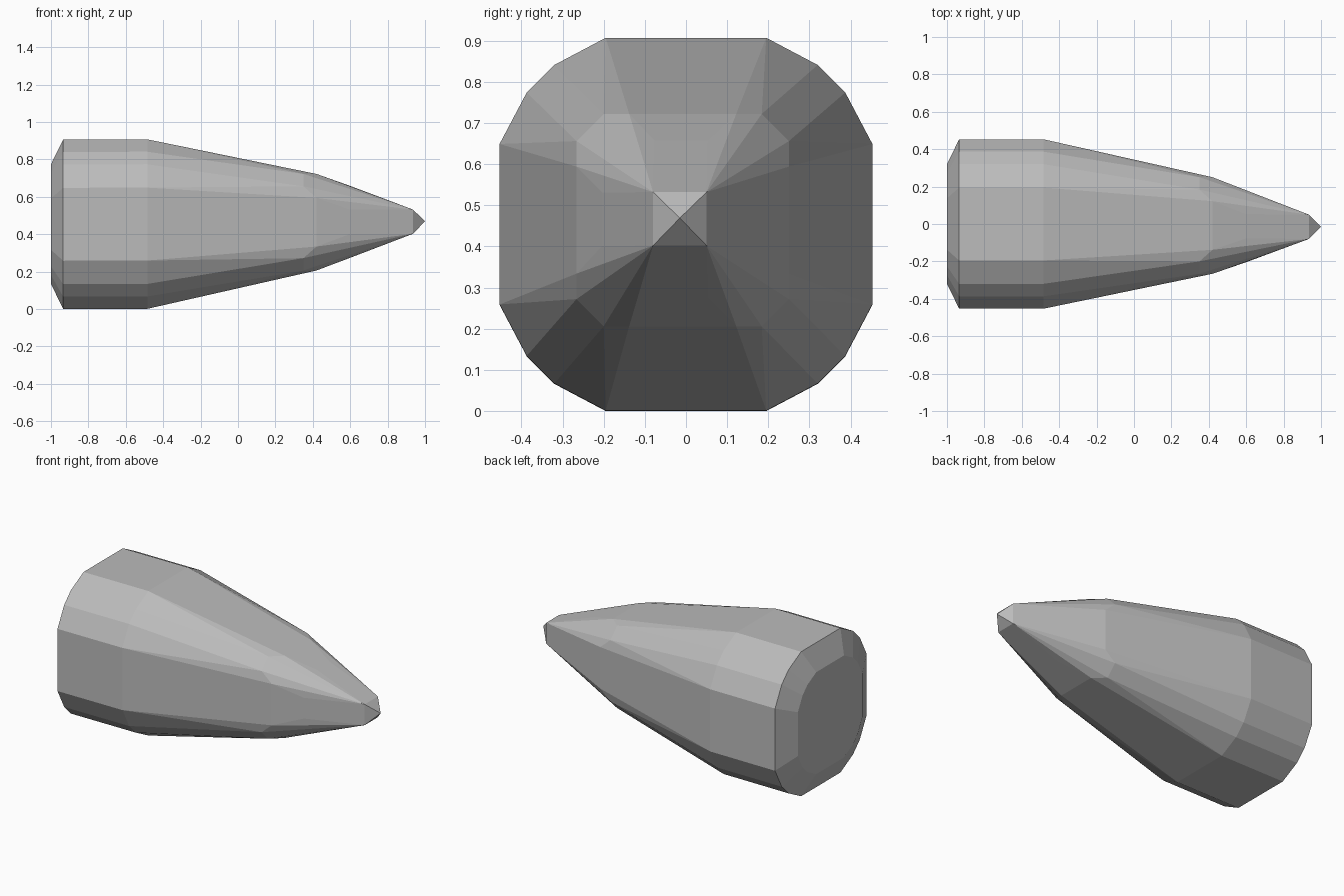
import bpy, bmesh

if "Cube" in bpy.data.objects:
    bpy.data.objects.remove(bpy.data.objects["Cube"])

# Single plain grey
grey = bpy.data.materials.new("plain grey")
grey.diffuse_color = (0.5, 0.5, 0.5, 1)
grey.use_nodes = True
grey.node_tree.nodes["Principled BSDF"].inputs["Base Color"].default_value = grey.diffuse_color


def mirrored(bm, x, pts, cy, cz):
    """Mirror (y, z) points into all four quadrants and across the diagonal."""
    for a, b in pts:
        for y, z in {(a, b), (b, a)}:
            for sy in (-1, 1):
                for sz in (-1, 1):
                    bm.verts.new((x, cy + sy * y, cz + sz * z))


bm = bmesh.new()
body = [(0.195, 0.453), (0.32, 0.387)]

# Chamfered base cap, then the straight body
mirrored(bm, -1.0, [(a * 0.705, b * 0.705) for a, b in body], 0, 0.457)
mirrored(bm, -0.935, body, 0, 0.456)
mirrored(bm, -0.485, body, 0, 0.457)

# Tapering nose: rounded corners sit slightly behind the flat sides
mirrored(bm, 0.35, [(0.192, 0.258)], -0.008, 0.467)
mirrored(bm, 0.42, [(0.13, 0.258)], -0.008, 0.467)
mirrored(bm, 0.60, [(0.065, 0.192)], -0.012, 0.469)

# Small square pyramid tip
mirrored(bm, 0.935, [(0.065, 0.065)], -0.015, 0.47)
bm.verts.new((1.0, -0.015, 0.472))

# The shell is convex, so wrap all rings in one hull
res = bmesh.ops.convex_hull(bm, input=bm.verts[:])
loose = [v for v in bm.verts if not v.link_faces]
bmesh.ops.delete(bm, geom=loose, context='VERTS')
bmesh.ops.recalc_face_normals(bm, faces=bm.faces[:])

# Rest on the ground
low = min(v.co.z for v in bm.verts)
bmesh.ops.translate(bm, verts=bm.verts[:], vec=(0, 0, -low))

mesh = bpy.data.meshes.new("pointed_shell")
bm.to_mesh(mesh)
bm.free()
mesh.materials.append(grey)
bpy.context.collection.objects.link(bpy.data.objects.new("pointed_shell", mesh))
